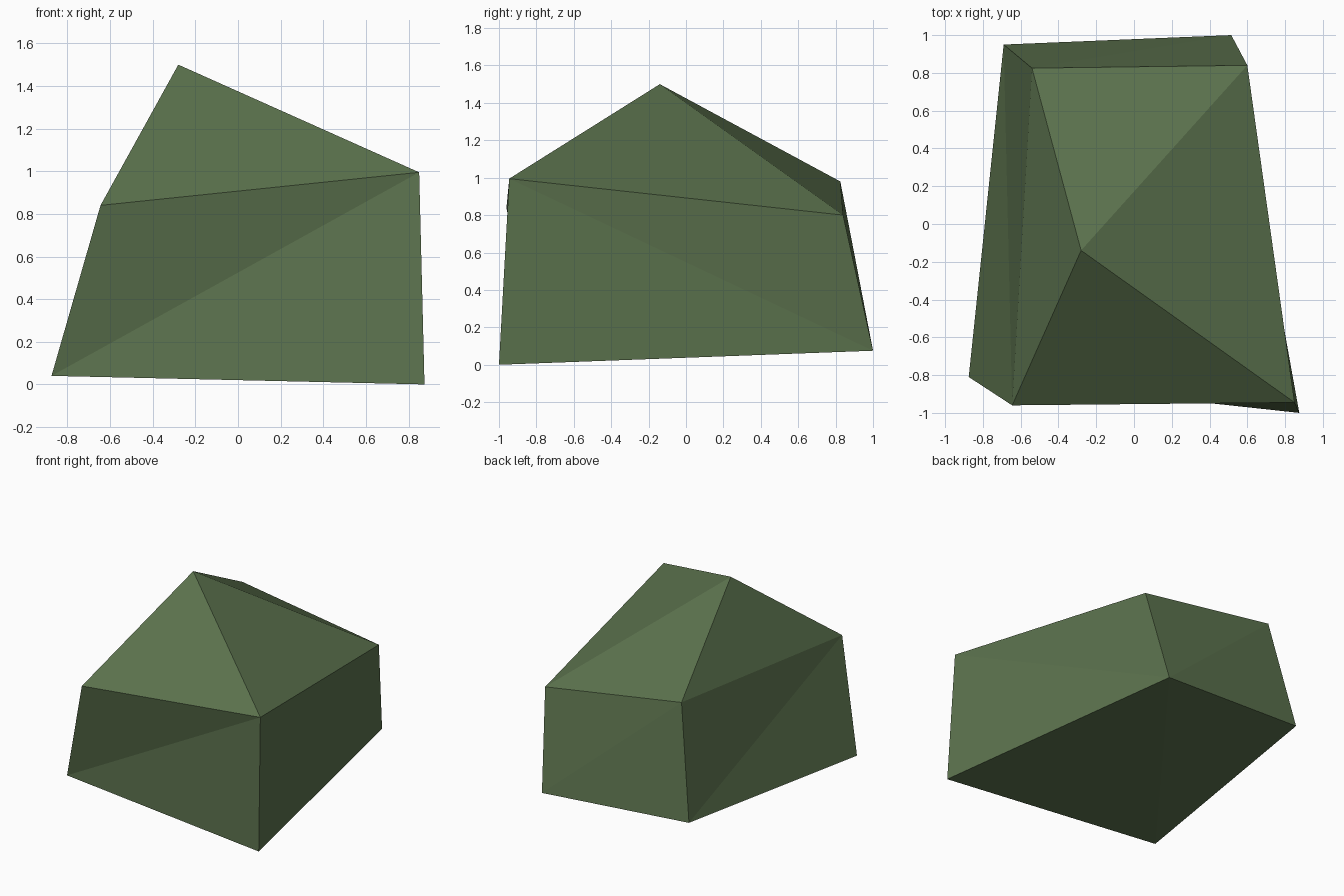
import bpy
import bmesh

if "Cube" in bpy.data.objects:
    bpy.data.objects.remove(bpy.data.objects["Cube"])

# One mossy green colour
green = bpy.data.materials.new("moss green")
green.diffuse_color = (0.107, 0.171, 0.076, 1.0)
green.use_nodes = True
green.node_tree.nodes["Principled BSDF"].inputs["Base Color"].default_value = green.diffuse_color

# Corner rings run front-left, front-right, back-right, back-left
BASE = [(-0.875, -0.81, 0.04), (0.875, -1.0, 0.0), (0.515, 1.0, 0.075), (-0.69, 0.95, 0.15)]
SHOULDER = [(-0.645, -0.96, 0.84), (0.85, -0.945, 0.995), (0.60, 0.84, 0.80), (-0.54, 0.825, 0.98)]
PEAK = (-0.28, -0.14, 1.50)

bm = bmesh.new()
low = [bm.verts.new(p) for p in BASE]
high = [bm.verts.new(p) for p in SHOULDER]
peak = bm.verts.new(PEAK)

for i in range(4):
    j = (i + 1) % 4
    # Side wall, split along its crease (the right wall folds the other way)
    if i == 1:
        bm.faces.new((low[i], low[j], high[i]))
        bm.faces.new((low[j], high[j], high[i]))
    else:
        bm.faces.new((low[i], low[j], high[j]))
        bm.faces.new((low[i], high[j], high[i]))
    # Sloping facet up to the peak
    bm.faces.new((high[i], high[j], peak))

# Underside
bm.faces.new((low[0], low[2], low[1]))
bm.faces.new((low[0], low[3], low[2]))
bmesh.ops.recalc_face_normals(bm, faces=bm.faces[:])

mesh = bpy.data.meshes.new("boulder")
bm.to_mesh(mesh)
bm.free()
mesh.materials.append(green)
boulder = bpy.data.objects.new("boulder", mesh)
bpy.context.collection.objects.link(boulder)
